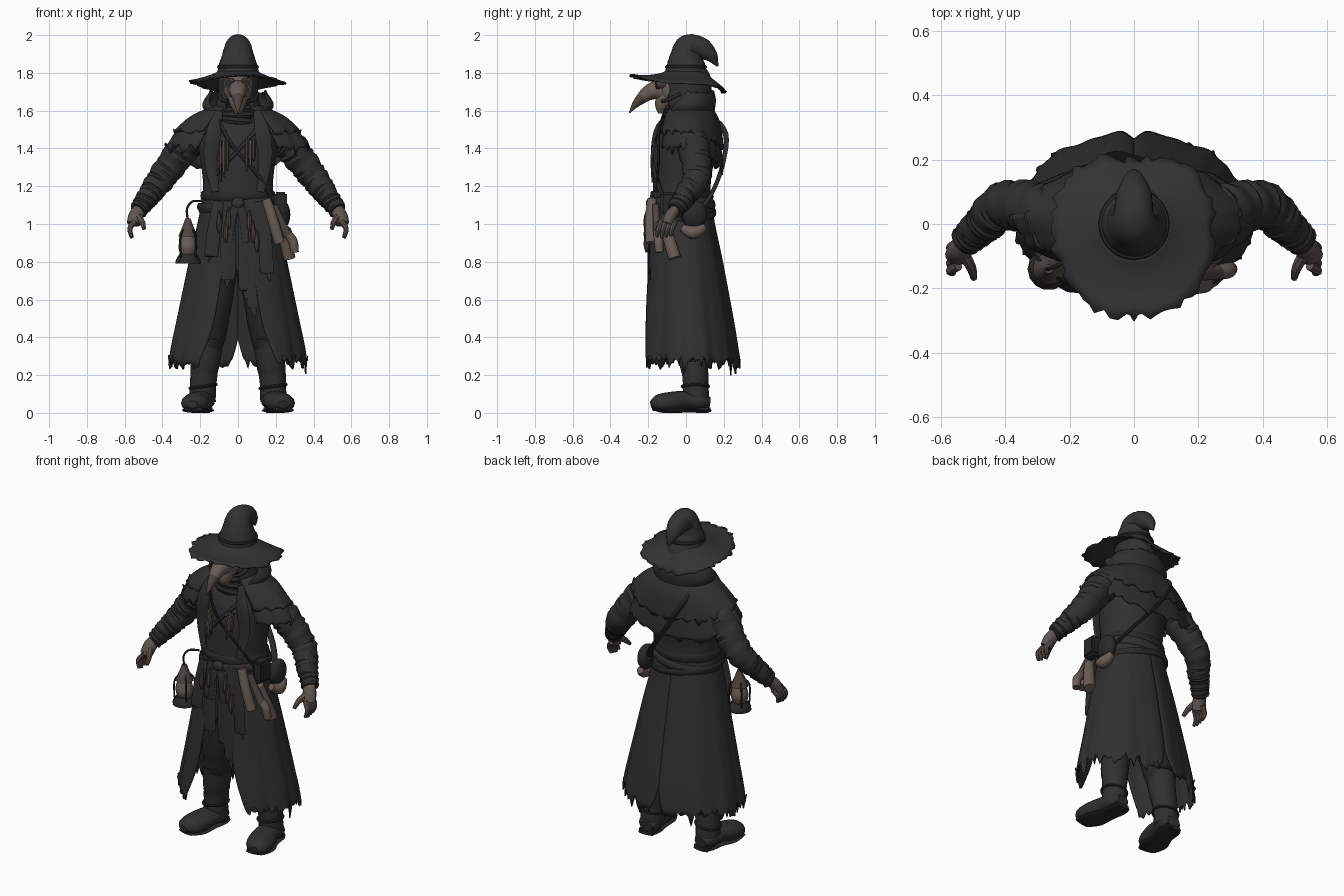
import bpy, bmesh, math, random
from math import sin, cos, pi
from mathutils import Vector

random.seed(7)
if "Cube" in bpy.data.objects:
    bpy.data.objects.remove(bpy.data.objects["Cube"])


def material(name, color):
    m = bpy.data.materials.new(name)
    m.use_nodes = True
    m.diffuse_color = (*color, 1)
    bsdf = m.node_tree.nodes["Principled BSDF"]
    bsdf.inputs["Base Color"].default_value = (*color, 1)
    bsdf.inputs["Roughness"].default_value = 0.9
    return m


COAT = material("charcoal cloth", (.029, .029, .029))
HAT = material("hat felt", (.033, .033, .033))
DARK = material("dark leather", (.022, .022, .022))
BROWN = material("worn brown leather", (.14, .108, .095))
DUSTY = material("dusty brown", (.075, .06, .053))
SKIN = material("hand leather", (.11, .09, .08))


def finish(name, bm, mat, thick=0.0):
    bmesh.ops.remove_doubles(bm, verts=bm.verts, dist=.0002)
    bmesh.ops.recalc_face_normals(bm, faces=bm.faces)
    me = bpy.data.meshes.new(name)
    bm.to_mesh(me)
    bm.free()
    me.materials.append(mat)
    ob = bpy.data.objects.new(name, me)
    bpy.context.collection.objects.link(ob)
    if thick:
        mod = ob.modifiers.new("thickness", 'SOLIDIFY')
        mod.thickness = thick
    return ob


def smooth_path(pts, sub, closed=False):
    """Catmull-Rom samples through points of any dimension."""
    p = [Vector(q) for q in pts]
    n = len(p)
    get = (lambda i: p[i % n]) if closed else (lambda i: p[min(max(i, 0), n - 1)])
    out = []
    for i in range(n if closed else n - 1):
        a, b, c, d = (get(i + k) for k in (-1, 0, 1, 2))
        for k in range(sub):
            t = k / sub
            out.append(b + (c - a) * (t / 2) + (a * 2 - b * 5 + c * 4 - d) * (t * t / 2)
                       + (b * 3 - a - c * 3 + d) * (t ** 3 / 2))
    return out if closed else out + [p[-1]]


def skin_grid(bm, rows, loop_rows=False, wrap=False):
    for i in range(len(rows) - (0 if loop_rows else 1)):
        r0, r1 = rows[i], rows[(i + 1) % len(rows)]
        m = len(r0)
        for j in range(m if wrap else m - 1):
            k = (j + 1) % m
            bm.faces.new((r0[j], r0[k], r1[k], r1[j]))


def tube(name, pts, mat, flat=1.0, sides=14, sub=5, wrinkle=0.0, closed=False, ref=(1, 0, 0)):
    """Round or flattened body along a path of (x, y, z, radius)."""
    path = smooth_path(pts, sub, closed)
    bm, rows, u, n = bmesh.new(), [], Vector(ref), len(path)
    for i, q in enumerate(path):
        nxt, prv = (path[(i + 1) % n], path[i - 1]) if closed else (path[min(i + 1, n - 1)], path[max(i - 1, 0)])
        t = (nxt.xyz - prv.xyz).normalized()
        u = (u - t * u.dot(t)).normalized()
        v = t.cross(u)
        r = max(q[3], .001)
        rows.append([bm.verts.new(q.xyz + (u * cos(a) + v * sin(a) * flat) * r
                                  * (1 + wrinkle * sin(i * 2.1 + 1.5 * sin(a + i))))
                     for a in (2 * pi * k / sides for k in range(sides))])
    skin_grid(bm, rows, closed, True)
    if not closed:
        bm.faces.new(rows[0])
        bm.faces.new(rows[-1])
    return finish(name, bm, mat)


def shell(name, rings, mat, span=lambda t: (0, 2 * pi), cols=64, rag=0.0, fold=0.0,
          drop=0.0, side=1, thick=.008, sub=4):
    """Garment layer from rings of (z, half width, front y, back y)."""
    path = smooth_path(rings, sub)
    bm, rows = bmesh.new(), []
    tear = [random.uniform(-rag, rag) + (rag * .8 if k % 5 == 0 else 0) for k in range(cols + 1)]
    for i, (z, rx, yf, yb) in enumerate(path):
        t = i / (len(path) - 1)
        a0, a1 = span(t)
        row = []
        for k in range(cols + 1):
            a = a0 + (a1 - a0) * k / cols
            f = 1 + fold * t * (sin(a * 11) + .5 * sin(a * 23 + 1))
            dz = drop * t * max(0, -cos(a)) + (tear[k] if t == 1 else 0)
            row.append(bm.verts.new((side * rx * f * sin(a),
                                     (yf + yb) / 2 - (yb - yf) / 2 * f * cos(a), z - dz)))
        rows.append(row)
    skin_grid(bm, rows)
    return finish(name, bm, mat, thick)


def ball(name, loc, size, mat):
    bm = bmesh.new()
    bmesh.ops.create_uvsphere(bm, u_segments=20, v_segments=12, radius=1)
    for v in bm.verts:
        v.co = Vector(loc) + Vector(v.co[k] * size[k] for k in range(3))
    return finish(name, bm, mat)


def ring(name, center, rx, ry, r, mat, tilt=0.0, flat=1.0):
    x, y, z = center
    pts = [(x + rx * sin(a), y - ry * cos(a), z + tilt * sin(a), r)
           for a in (2 * pi * k / 12 for k in range(12))]
    return tube(name, pts, mat, flat, 8, 3, closed=True, ref=(0, 0, 1))


def pouch(name, loc, size, mat):
    bm = bmesh.new()
    bmesh.ops.create_cube(bm, size=1)
    for v in bm.verts:
        v.co = Vector(loc) + Vector(v.co[k] * size[k] for k in range(3))
    bmesh.ops.bevel(bm, geom=bm.edges[:], offset=.012, segments=2, affect='EDGES')
    return finish(name, bm, mat)


# Torso, coat skirts and inner tunic
shell("coat_body", [(1.06, .2, -.175, .14), (1.2, .185, -.175, .13), (1.35, .2, -.175, .15),
                    (1.48, .22, -.15, .165), (1.56, .17, -.11, .15), (1.63, .08, -.08, .11)], COAT, thick=0)
for s, label in ((-1, "right"), (1, "left")):
    shell(label + "_coat_skirt",
          [(1.15, .188, -.18, .135), (1.02, .212, -.187, .15), (.8, .262, -.207, .195),
           (.5, .325, -.235, .25), (.36, .355, -.248, .272), (.27, .368, -.255, .285)], COAT,
          span=lambda t: (.1 + .5 * t, pi - .1 * max(0, t - .75) * 4), cols=56,
          rag=.042, fold=.017, side=s)
shell("tunic", [(1.14, .17, -.17, .11), (.95, .175, -.17, .11), (.82, .18, -.175, .12),
                (.74, .185, -.178, .12)], DARK, rag=.06, fold=.02)
for x, end, w in ((-.13, .8, .035), (-.05, .66, .04), (.035, .6, .035), (.075, .5, .035), (.14, .7, .035)):
    tube("torn_front_strip", [(x * .8, -.182, 1.12, w * .8), (x, -.195, .95, w), (x * 1.1, -.198, .8 * end + .19, w),
                              (x * 1.1, -.19, end + .06, w * .6), (x * 1.2, -.19, end, .003)],
         COAT, flat=.15, sides=8)

# Shoulder capes, lapels, collar, hood and scarf
open_front = lambda t: (.5 + .1 * t, 2 * pi - .5 - .1 * t)
shell("lower_cape", [(1.61, .13, -.09, .13), (1.56, .245, -.125, .165), (1.5, .318, -.14, .18),
                     (1.45, .352, -.152, .19), (1.41, .375, -.158, .195)], COAT, open_front,
      rag=.025, fold=.018, drop=.11)
shell("upper_cape", [(1.63, .12, -.09, .135), (1.58, .235, -.13, .175), (1.53, .3, -.148, .19),
                     (1.49, .335, -.16, .198)], COAT, open_front, rag=.02, fold=.015, drop=.08)
for s in (-1, 1):
    tube("coat_lapel", [(s * .1, -.115, 1.6, .02), (s * .13, -.145, 1.48, .04), (s * .145, -.145, 1.34, .035),
                        (s * .12, -.158, 1.17, .02)], COAT, flat=.22, sides=8)
shell("standing_collar", [(1.56, .15, -.12, .145), (1.62, .188, -.12, .155), (1.66, .178, -.1, .158), (1.7, .15, -.08, .15)],
      COAT, lambda t: (.65 + .6 * t, 2 * pi - .65 - .6 * t), rag=.01)
shell("hood", [(1.56, .135, -.1, .135), (1.68, .108, -.12, .135), (1.78, .105, -.12, .13), (1.83, .09, -.09, .1)],
      COAT, lambda t: (.6, 2 * pi - .6), cols=40)
for k in range(3):
    ring("scarf_fold", (0, 0, 1.545 + .03 * k), .105 - .012 * k, .115 - .01 * k, .024, DARK, .01 * (k - 1))
ball("head", (0, 0, 1.71), (.09, .1, .11), DARK)

# Beaked mask with goggles
ball("mask_face", (0, -.085, 1.715), (.074, .06, .085), BROWN)
tube("mask_beak", [(0, -.09, 1.705, .06), (0, -.16, 1.708, .05), (0, -.205, 1.69, .04), (0, -.235, 1.665, .031)], BROWN)
tube("beak_tip", [(0, -.23, 1.67, .033), (0, -.268, 1.633, .019), (0, -.3, 1.588, .003)], DUSTY)
tube("mask_chin", [(0, -.1, 1.68, .058), (0, -.125, 1.63, .042), (0, -.13, 1.585, .018)], BROWN)
for s in (-1, 1):
    tube("goggle_rim", [(s * .04, -.11, 1.745, .03), (s * .047, -.158, 1.745, .03)], DUSTY)
    tube("goggle_lens", [(s * .047, -.15, 1.745, .022), (s * .048, -.162, 1.745, .022)], DARK)
    tube("mask_strap", [(s * .055, -.125, 1.65, .009), (s * .09, -.09, 1.66, .009), (s * .1, -.03, 1.69, .009)], DARK)

# Hat: torn wavy brim, bent crown and band
bm, rows, cols = bmesh.new(), [], 72
edge = [random.uniform(-.014, .012) for k in range(cols)]
for i in range(7):
    t = i / 6
    row = []
    for k in range(cols):
        a = 2 * pi * k / cols
        lobe = .07 * max(0, cos(a)) ** 4
        r = .09 + (.115 + lobe + .045 * abs(sin(a)) + .02 * abs(sin(2 * a))) * t + (edge[k] if i == 6 else 0)
        z = 1.82 - .065 * t ** .7 + t * t * (.028 * cos(a) + .012 * sin(3 * a + 1)) - .02 * t * max(0, -cos(a))
        row.append(bm.verts.new((r * sin(a), -.01 * t - r * cos(a), z)))
    rows.append(row)
skin_grid(bm, rows, wrap=True)
finish("hat_brim", bm, HAT, .008)
tube("hat_crown", [(0, 0, 1.79, .112), (0, 0, 1.84, .102), (0, .002, 1.89, .086), (0, .012, 1.932, .073),
                   (0, .045, 1.942, .06), (0, .09, 1.925, .055), (0, .135, 1.888, .035), (0, .168, 1.835, .004)],
     HAT, sides=24, wrinkle=.012)
ring("hat_band", (0, 0, 1.832), .1, .101, .011, DARK)

# Arms, wrapped cuffs and hands
for s, label in ((-1, "right"), (1, "left")):
    tube(label + "_sleeve", [(s * .2, .02, 1.46, .08), (s * .265, .035, 1.425, .086), (s * .34, .055, 1.33, .08),
                             (s * .41, .055, 1.235, .073), (s * .465, .005, 1.16, .061), (s * .528, -.055, 1.075, .046)],
         COAT, sides=18, sub=7, wrinkle=.06)
    for k in range(5):
        f = k / 4
        c = Vector((s * (.455 + .07 * f), .012 - .065 * f, 1.172 - .095 * f))
        d = Vector((s * .06, -.06, -.085 + .03 * sin(k * 2))).normalized() * .009
        tube(label + "_wrist_wrap", [(*(c - d), .061 - .015 * f), (*c, .067 - .015 * f), (*(c + d), .061 - .015 * f)],
             DARK, sub=2)
    tube(label + "_palm", [(s * .52, -.05, 1.085, .032), (s * .54, -.08, 1.045, .04), (s * .552, -.1, 1.0, .037)],
         SKIN, flat=.8)
    for k in range(4):
        y = -.138 + .024 * k
        tube(label + "_finger", [(s * .547, y + .008, 1.015, .015), (s * .572, y - .008, .975, .014),
                                 (s * .562, y - .015, .925 + .006 * abs(k - 1), .009)], SKIN, sides=8)
    tube(label + "_thumb", [(s * .53, -.095, 1.04, .02), (s * .507, -.135, 1.01, .016), (s * .498, -.17, .975, .01)],
         SKIN, sides=8)

# Trousers and boots
for s, label in ((-1, "right"), (1, "left")):
    tube(label + "_trouser", [(s * .085, -.01, 1.05, .1), (s * .1, -.01, .8, .1), (s * .125, 0, .58, .092),
                              (s * .15, .025, .42, .087), (s * .165, .035, .34, .075)], DARK, sides=18, wrinkle=.02)
    tube(label + "_boot_shaft", [(s * .162, .03, .4, .085), (s * .172, .04, .28, .078), (s * .183, .05, .18, .07),
                                 (s * .188, .055, .06, .07)], COAT, wrinkle=.02)
    ring(label + "_boot_cuff", (s * .162, .03, .392), .082, .082, .011, DARK)
    ring(label + "_boot_strap", (s * .185, .05, .14), .07, .07, .008, DARK, .01)
    tube(label + "_boot_foot", [(s * .183, .125, .055, .04), (s * .188, .08, .06, .066), (s * .2, -.01, .066, .072),
                                (s * .22, -.09, .055, .078), (s * .235, -.15, .05, .066), (s * .24, -.185, .045, .028)],
         COAT, flat=.7, sides=16)
    tube(label + "_boot_sole", [(s * .183, .13, .012, .045), (s * .188, .08, .012, .064), (s * .2, 0, .012, .064),
                                (s * .22, -.09, .013, .078), (s * .236, -.17, .02, .055)], DARK, flat=.17)
    pouch(label + "_boot_heel", (s * .186, .085, .02), (.1, .09, .04), DARK)

# Belts, knot and shoulder strap
ring("waist_belt", (0, -.022, 1.15), .19, .16, .026, DARK, flat=.3)
ring("waist_sash", (0, -.02, 1.1), .202, .167, .026, COAT, .02, flat=.35)
ring("hip_belt", (0, -.02, 1.06), .21, .174, .018, DARK, -.035, flat=.35)
ball("sash_knot", (.0, -.192, 1.11), (.035, .02, .03), COAT)
for x in (-.045, .04):
    tube("sash_tail", [(0, -.195, 1.11, .02), (x * .7, -.202, 1.03, .022), (x, -.205, .9, .018)], COAT, flat=.3)
tube("shoulder_strap", [(-.1, -.125, 1.54, .017), (-.02, -.172, 1.4, .017), (.12, -.155, 1.24, .017), (.2, -.09, 1.1, .017),
                        (.21, .04, 1.06, .017), (.14, .135, 1.16, .017), (0, .2, 1.34, .017), (-.1, .2, 1.5, .017),
                        (-.13, .05, 1.6, .017)], DARK, flat=.4, sides=8, closed=True, ref=(0, 0, 1))
tube("cross_strap", [(.1, -.135, 1.5, .011), (.0, -.175, 1.39, .011), (-.12, -.148, 1.26, .011)], DARK, flat=.6, sides=8)

# Faded chest panels and hanging charms
for x, z, h in ((-.075, 1.33, .11), (.065, 1.36, .085)):
    for k in range(3):
        tube("chest_fringe", [(x + .018 * (k - 1), -.166, z + h, .008), (x + .018 * (k - 1), -.18, z, .009),
                              (x + .018 * (k - 1), -.178, z - h + .03 * k, .004)],
             (DUSTY, BROWN, DUSTY)[k], sides=6, sub=2)
for x, z in ((-.1, 1.0), (-.065, .95), (-.05, 1.02), (.06, 1.01), (.08, .95), (.1, .9)):
    tube("hanging_charm", [(x, -.2, z + .07, .004), (x, -.21, z + .02, .012), (x, -.21, z - .02, .013), (x, -.21, z - .05, .004)],
         DUSTY, sides=8)

# Lantern on the right hip
lx, ly = -.265, -.14
tube("lantern_base", [(lx, ly, .79, .066), (lx, ly, .81, .064), (lx, ly, .84, .045)], DARK, sub=2)
tube("lantern_glass", [(lx, ly, .835, .038), (lx, ly, .88, .05), (lx, ly, .94, .036)], BROWN)
tube("lantern_cap", [(lx, ly, .935, .05), (lx, ly, .965, .038), (lx, ly, 1.0, .024), (lx, ly, 1.03, .014)], DUSTY)
for k in range(4):
    c, d = cos(k * pi / 2 + .8) * .055, sin(k * pi / 2 + .8) * .055
    tube("lantern_bar", [(lx + c, ly + d, .82, .005), (lx + c, ly + d, .94, .005), (lx, ly, .99, .005)], DARK, sides=6)
tube("lantern_cord", [(lx, ly, 1.02, .006), (-.27, -.14, 1.08, .006), (-.24, -.13, 1.12, .006), (-.19, -.1, 1.12, .006)],
     DARK, sides=6)

# Scroll cases, pistol and pouches on the left hip
tube("front_scroll_case", [(.15, -.18, 1.13, .026), (.185, -.19, 1.02, .028), (.22, -.185, .9, .029)], BROWN)
tube("side_scroll_case", [(.225, -.12, 1.02, .028), (.25, -.09, .92, .032), (.27, -.06, .82, .034)], BROWN)
tube("pistol_barrel", [(.19, -.16, 1.1, .018), (.235, -.155, 1.0, .02), (.265, -.15, .94, .024)], DUSTY)
tube("pistol_grip", [(.26, -.15, .95, .022), (.29, -.145, .91, .025), (.3, -.14, .85, .022)], BROWN)
pouch("belt_pouch", (.225, -.09, 1.11), (.07, .09, .12), DARK)
ball("hip_bag", (.235, .045, 1.05), (.042, .068, .075), DARK)
tube("hip_bag_roll", [(.24, -.02, .98, .02), (.25, .04, .955, .036), (.24, .1, .985, .02)], BROWN)

# Soft shading with sharp creases kept
bpy.ops.object.select_all(action='DESELECT')
for ob in bpy.context.collection.objects:
    if ob.type == 'MESH':
        ob.select_set(True)
        bpy.context.view_layer.objects.active = ob
bpy.ops.object.shade_smooth_by_angle(angle=math.radians(40))
